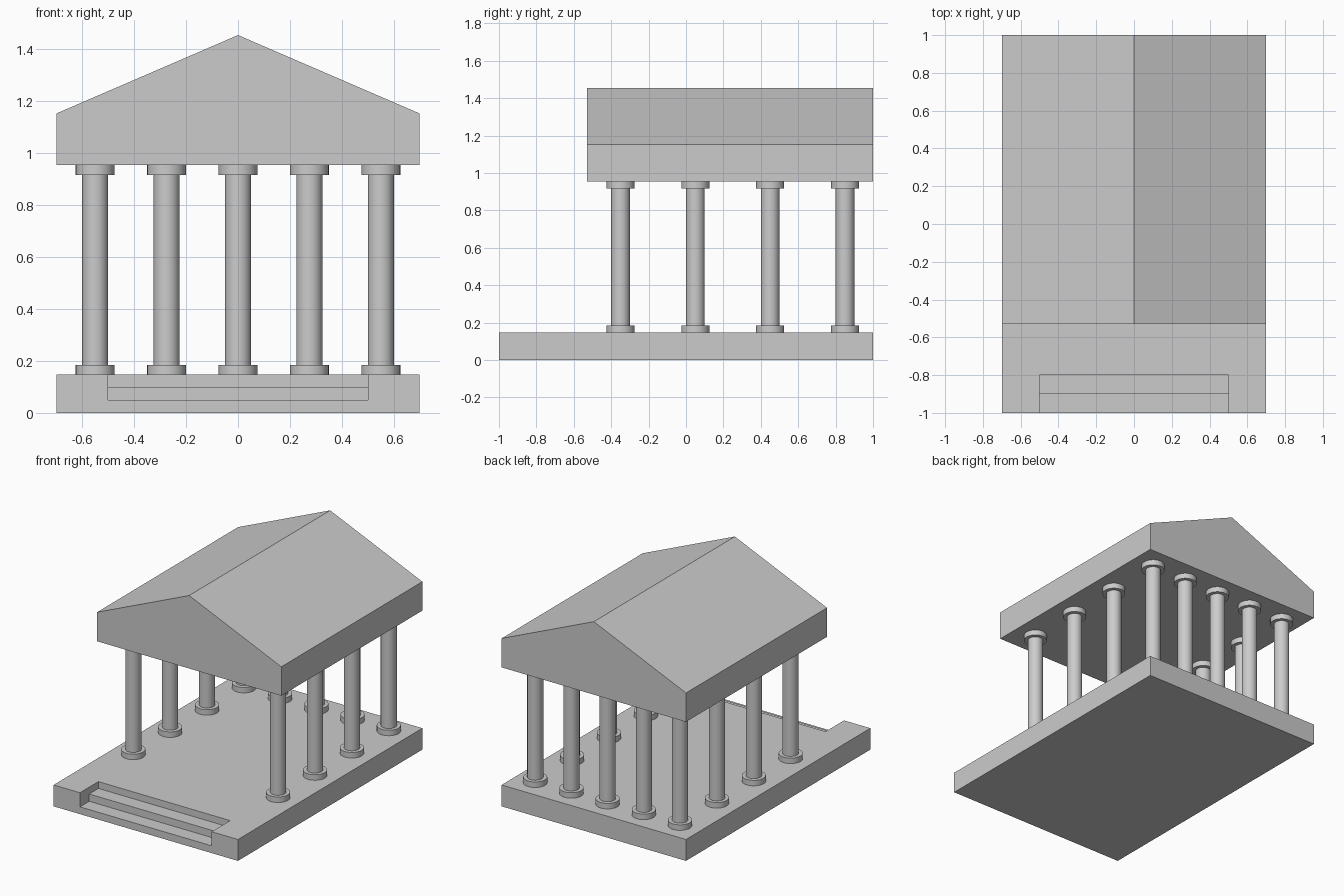
import bpy, bmesh
from math import cos, sin, tau, radians
from mathutils import Vector

if "Cube" in bpy.data.objects:
    bpy.data.objects.remove(bpy.data.objects["Cube"])

BASE_TOP, ROOF_BOTTOM = 0.147, 0.954


def add_object(name, bm):
    bmesh.ops.recalc_face_normals(bm, faces=bm.faces)
    mesh = bpy.data.meshes.new(name)
    bm.to_mesh(mesh)
    bm.free()
    obj = bpy.data.objects.new(name, mesh)
    bpy.context.collection.objects.link(obj)
    return obj


def prism(name, profile, offset):
    """Extrude a flat profile of 3D points along an offset."""
    bm = bmesh.new()
    face = bm.faces.new([bm.verts.new(p) for p in profile])
    ext = bmesh.ops.extrude_face_region(bm, geom=[face], use_keep_orig=True)
    verts = [g for g in ext["geom"] if isinstance(g, bmesh.types.BMVert)]
    bmesh.ops.translate(bm, verts=verts, vec=Vector(offset))
    return add_object(name, bm)


def lathe(name, profile, sides=32):
    """Revolve (radius, z) points around z and cap both ends."""
    bm = bmesh.new()
    rings = [[bm.verts.new((r * cos(tau * i / sides), r * sin(tau * i / sides), z))
              for i in range(sides)] for r, z in profile]
    for a, b in zip(rings, rings[1:]):
        for i in range(sides):
            j = (i + 1) % sides
            bm.faces.new((a[i], a[j], b[j], b[i]))
    bm.faces.new(rings[0])
    bm.faces.new(rings[-1])
    return add_object(name, bm)


# Platform slab
platform = prism("platform",
                 [(-0.7, -1, 0), (0.7, -1, 0), (0.7, 1, 0), (-0.7, 1, 0)],
                 (0, 0, BASE_TOP))

# Front steps carved into the platform
steps = [(-1.1, 0.05), (-0.9, 0.05), (-0.9, 0.1), (-0.8, 0.1), (-0.8, 0.3), (-1.1, 0.3)]
cutter = prism("steps_cutter", [(-0.5, y, z) for y, z in steps], (1, 0, 0))
cutter.hide_render = True
cut = platform.modifiers.new("steps", "BOOLEAN")
cut.operation = "DIFFERENCE"
cut.solver = "EXACT"
cut.object = cutter
bpy.context.view_layer.objects.active = platform
bpy.ops.object.modifier_apply(modifier=cut.name)
bpy.data.objects.remove(cutter)

# Gabled roof block
gable = [(-0.7, ROOF_BOTTOM), (0.7, ROOF_BOTTOM), (0.7, 1.153), (0, 1.455), (-0.7, 1.153)]
prism("roof", [(x, -0.53, z) for x, z in gable], (0, 1.53, 0))

# Column with round foot and capital
R, D, H = 0.05, 0.075, 0.038
column = lathe("column", [(D, BASE_TOP), (D, BASE_TOP + H), (R, BASE_TOP + H),
                          (R, ROOF_BOTTOM - H), (D, ROOF_BOTTOM - H), (D, ROOF_BOTTOM)])
bpy.ops.object.select_all(action="DESELECT")
column.select_set(True)
bpy.context.view_layer.objects.active = column
bpy.ops.object.shade_smooth_by_angle(angle=radians(30))

# Side rows and back row of columns, open at the front
spots = [(x, y) for x in (-0.55, 0.55) for y in (-0.35, 0.05, 0.45)]
spots += [(0.275 * i, 0.85) for i in range(-2, 3)]
for n, (x, y) in enumerate(spots):
    obj = column if n == 0 else column.copy()
    if n:
        bpy.context.collection.objects.link(obj)
    obj.location = (x, y, 0)
